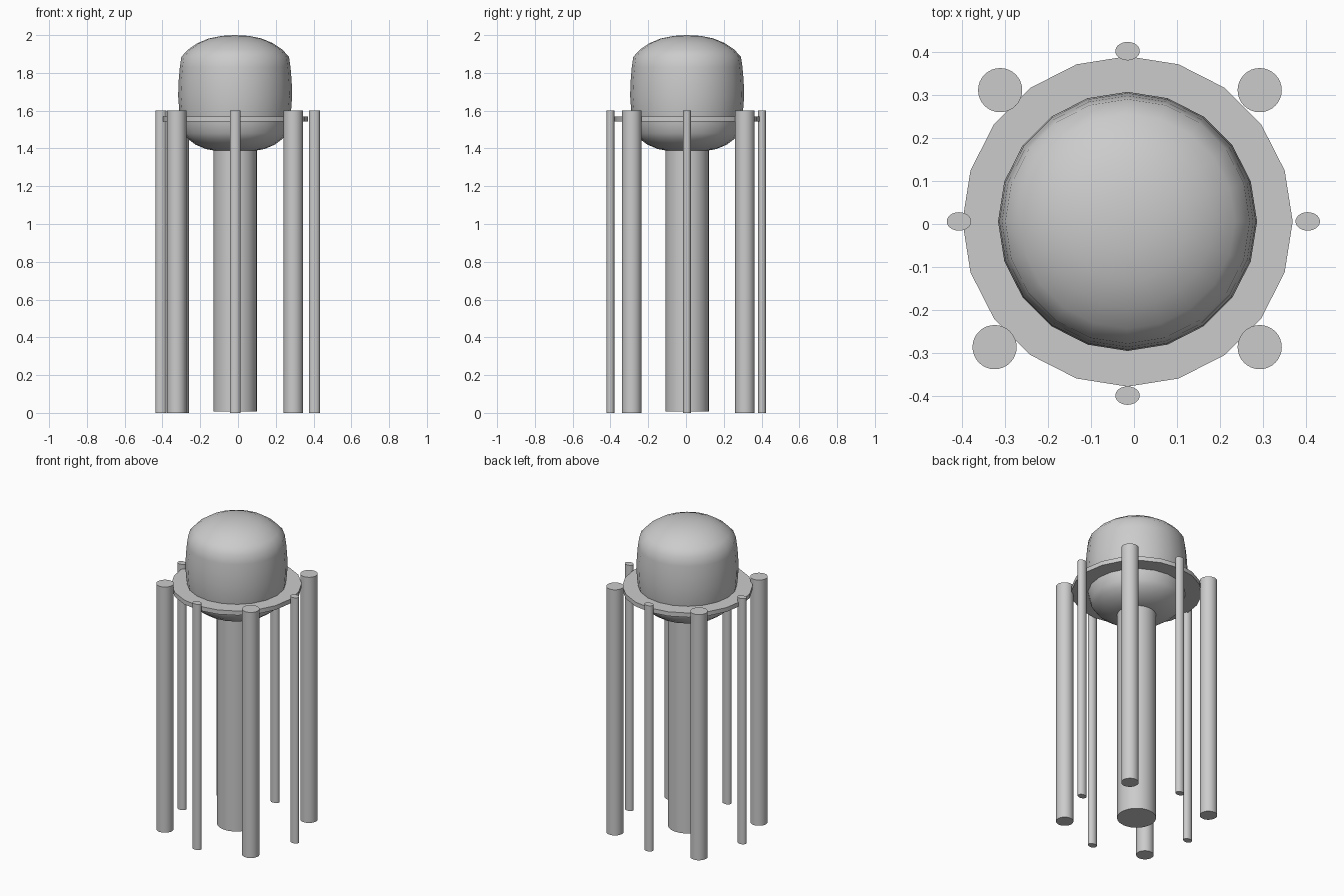
import bpy, bmesh, math

if "Cube" in bpy.data.objects:
    bpy.data.objects.remove(bpy.data.objects["Cube"])

CX, CY = -0.015, 0.006  # tank axis


def revolve(name, profile, sides, x, y, sx=1.0, sy=1.0, closed=False, angle=35):
    """Spin an (r, z) profile round a vertical axis; r = 0 makes a pole."""
    bm = bmesh.new()
    rings = []
    for r, z in profile:
        if r == 0:
            rings.append([bm.verts.new((0, 0, z))] * sides)
        else:
            rings.append([bm.verts.new((r * sx * math.cos(2 * math.pi * i / sides),
                                        r * sy * math.sin(2 * math.pi * i / sides), z))
                          for i in range(sides)])
    pairs = list(zip(rings, rings[1:]))
    if closed:
        pairs.append((rings[-1], rings[0]))
    for a, b in pairs:
        for i in range(sides):
            j = (i + 1) % sides
            bm.faces.new(list(dict.fromkeys((a[i], a[j], b[j], b[i]))))
    if not closed:
        for ring in (rings[0], rings[-1]):
            if ring[0] is not ring[1]:
                bm.faces.new(ring)
    bmesh.ops.recalc_face_normals(bm, faces=bm.faces)
    mesh = bpy.data.meshes.new(name)
    bm.to_mesh(mesh)
    bm.free()
    ob = bpy.data.objects.new(name, mesh)
    bpy.context.collection.objects.link(ob)
    ob.location = (x, y, 0)
    bpy.ops.object.select_all(action='DESELECT')
    ob.select_set(True)
    bpy.context.view_layer.objects.active = ob
    bpy.ops.object.shade_smooth_by_angle(angle=math.radians(angle))
    return ob


def post(name, x, y, r, z0, z1, sx=1.0, sy=1.0):
    return revolve(name, [(r, z0), (r, z1)], 32, x, y, sx, sy)


# Water tank: rounded bottom, barrel wall, shallow dome
revolve("tank", [(0, 1.385), (0.10, 1.387), (0.155, 1.397), (0.21, 1.42), (0.25, 1.45),
                 (0.272, 1.48), (0.286, 1.53), (0.296, 1.60), (0.302, 1.68),
                 (0.299, 1.76), (0.293, 1.83), (0.285, 1.885), (0.25, 1.923),
                 (0.20, 1.957), (0.14, 1.982), (0.07, 1.996), (0, 2.0)],
        20, CX, CY, angle=45)

# Walkway ring
revolve("walkway", [(0.27, 1.542), (0.385, 1.542), (0.385, 1.57), (0.27, 1.57)],
        20, CX, CY, closed=True)

# Central riser pipe
post("riser_pipe", CX, CY, 0.115, 0.008, 1.42)

# Thick corner legs
for i, (x, y) in enumerate([(-0.312, 0.312), (0.293, 0.312),
                            (-0.325, -0.287), (0.293, -0.287)]):
    post(f"corner_leg_{i + 1}", x, y, 0.0515, 0, 1.6)

# Thin oval side legs
for i, (x, y) in enumerate([(CX, 0.403), (CX, -0.4), (-0.408, 0.006), (0.405, 0.006)]):
    post(f"side_leg_{i + 1}", x, y, 1, 0, 1.6, 0.0285, 0.0215)
